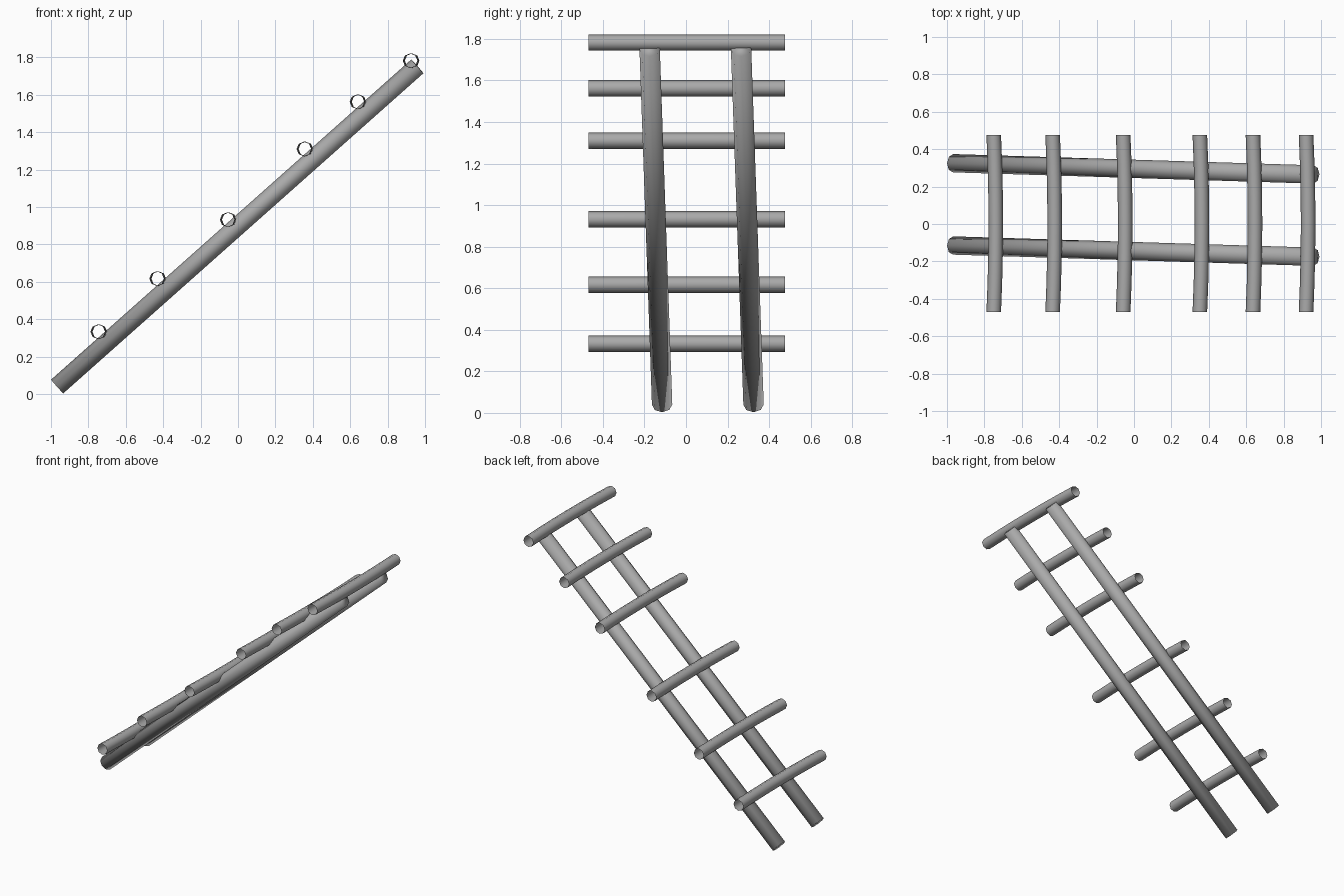
import bpy, bmesh, math
from mathutils import Vector

cube = bpy.data.objects.get("Cube")
if cube:
    bpy.data.objects.remove(cube)

# Single grey for all the poles
grey = bpy.data.materials.new("weathered grey")
grey.use_nodes = True
colour = (0.4, 0.4, 0.4, 1)
grey.diffuse_color = colour
grey.node_tree.nodes["Principled BSDF"].inputs["Base Color"].default_value = colour


def pole(name, path, radius, sides, capped):
    """Sweep a round section along a path, with square-cut ends."""
    path = [Vector(p) for p in path]
    axis = (path[-1] - path[0]).normalized()
    side = axis.cross(Vector((0, 1, 0)) if abs(axis.y) < 0.9 else Vector((0, 0, 1))).normalized()
    up = axis.cross(side)
    bm = bmesh.new()
    rings = []
    for p in path:
        angles = [math.tau * i / sides for i in range(sides)]
        rings.append([bm.verts.new(p + radius * (side * math.cos(a) + up * math.sin(a)))
                      for a in angles])
    for a, b in zip(rings, rings[1:]):
        for i in range(sides):
            j = (i + 1) % sides
            bm.faces.new((a[i], a[j], b[j], b[i]))
    if capped:
        bm.faces.new(rings[0][::-1])
        bm.faces.new(rings[-1])
    for f in bm.faces:
        f.smooth = True
    mesh = bpy.data.meshes.new(name)
    bm.to_mesh(mesh)
    bm.free()
    mesh.materials.append(grey)
    obj = bpy.data.objects.new(name, mesh)
    bpy.context.collection.objects.link(obj)


# Two leaning rails with closed ends
for name, y in (("right_rail", -0.115), ("left_rail", 0.325)):
    pole(name, [(-0.967, y, 0.04), (0.959, y - 0.06, 1.752)], 0.049, 8, True)

# Six hollow rungs, each bowed slightly in the middle
rungs = [(-0.75, 0.333), (-0.435, 0.617), (-0.058, 0.932),
         (0.352, 1.31), (0.636, 1.562), (0.92, 1.782)]
for n, (x, z) in enumerate(rungs, 1):
    path = []
    for i in range(7):
        t = i / 3 - 1
        path.append((x + 0.011 * (1 - t * t), 0.003 + 0.473 * t, z))
    pole(f"rung_{n}", path, 0.039, 8, False)
